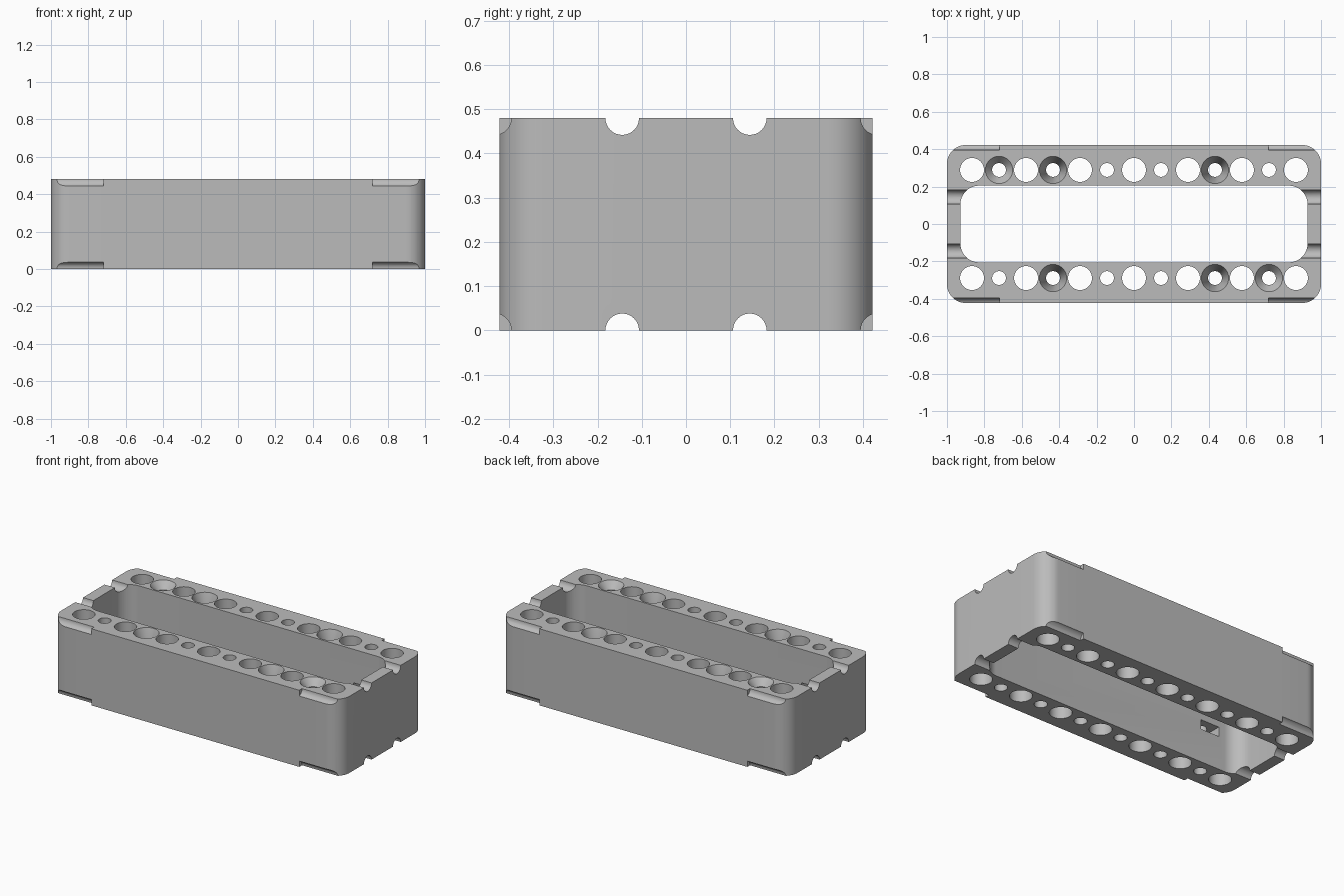
import bpy, bmesh
from math import sin, cos, pi
from mathutils import Matrix, Vector

cube = bpy.data.objects.get("Cube")
if cube:
    bpy.data.objects.remove(cube, do_unlink=True)

HEIGHT, PITCH, ROW = 0.48, 0.1443, 0.289
GROOVE = 0.038

grey = bpy.data.materials.new("plain grey")
grey.use_nodes = True
colour = (0.5, 0.5, 0.5, 1)
grey.diffuse_color = colour
grey.node_tree.nodes["Principled BSDF"].inputs["Base Color"].default_value = colour


def make_object(name, bm):
    bmesh.ops.recalc_face_normals(bm, faces=bm.faces)
    mesh = bpy.data.meshes.new(name)
    bm.to_mesh(mesh)
    bm.free()
    obj = bpy.data.objects.new(name, mesh)
    bpy.context.collection.objects.link(obj)
    mesh.materials.append(grey)
    return obj


def rounded_outline(hx, hy, r, steps=12):
    points = []
    for corner, (sx, sy) in enumerate(((1, 1), (-1, 1), (-1, -1), (1, -1))):
        for i in range(steps + 1):
            a = (corner + i / steps) * pi / 2
            points.append((sx * (hx - r) + r * cos(a), sy * (hy - r) + r * sin(a)))
    return points


def loft(bm, rings, closed=False):
    """Joins rings of points with quads, capped unless the rings close on themselves."""
    loops = [[bm.verts.new(p) for p in ring] for ring in rings]
    n = len(loops[0])
    pairs = list(zip(loops, loops[1:]))
    if closed:
        pairs.append((loops[-1], loops[0]))
    else:
        bm.faces.new(loops[0])
        bm.faces.new(loops[-1])
    for a, b in pairs:
        for i in range(n):
            j = (i + 1) % n
            bm.faces.new((a[i], a[j], b[j], b[i]))


def lathe(bm, x, y, profile, sides=40):
    loft(bm, [[(x + r * cos(2 * pi * i / sides), y + r * sin(2 * pi * i / sides), z)
               for i in range(sides)] for r, z in profile])


def rod(bm, x0, x1, y, z, sides=32):
    """Cylinder along x."""
    loft(bm, [[(x, y + GROOVE * cos(2 * pi * i / sides), z + GROOVE * sin(2 * pi * i / sides))
               for i in range(sides)] for x in (x0, x1)])


def cut(target, name, bm):
    cutter = make_object(name, bm)
    cutter.hide_render = True
    mod = target.modifiers.new(name, "BOOLEAN")
    mod.operation, mod.solver, mod.object = "DIFFERENCE", "EXACT", cutter
    bpy.context.view_layer.objects.active = target
    bpy.ops.object.modifier_apply(modifier=mod.name)
    bpy.data.objects.remove(cutter, do_unlink=True)


# Hollow frame with rounded corners
outer = rounded_outline(1.0, 0.422, 0.1)
inner = rounded_outline(0.928, 0.205, 0.1)
bm = bmesh.new()
loft(bm, [[(x, y, z) for x, y in ring] for ring, z in
          ((outer, 0), (outer, HEIGHT), (inner, HEIGHT), (inner, 0))], closed=True)
frame = make_object("mounting_frame", bm)

# Vertical holes: wide and narrow in turn, some narrow ones countersunk
sink_depth = {-5: 0.045, -3: 0.12, 3: 0.12}
bm = bmesh.new()
for side in (1, -1):
    for i in range(-6, 7):
        x, y = side * i * PITCH, side * ROW
        low, high = -0.05, HEIGHT + 0.05
        if i % 2 == 0:
            profile = [(0.064, low), (0.064, high)]
        elif i in sink_depth:
            profile = [(0.037, low), (0.037, HEIGHT - sink_depth[i]),
                       (0.073, HEIGHT), (0.073, high)]
        else:
            profile = [(0.037, low), (0.037, high)]
        lathe(bm, x, y, profile)
cut(frame, "hole_cutter", bm)

# Round grooves across the end walls and along the outer long edges
bm = bmesh.new()
for z in (0, HEIGHT):
    for sy in (1, -1):
        for sx in (1, -1):
            rod(bm, sx * 0.8, sx * 1.1, sy * PITCH, z)
            rod(bm, sx * 0.72, sx * 1.1, sy * 3 * PITCH, z)
cut(frame, "groove_cutter", bm)

# Nut slots opening into the inside walls
bm = bmesh.new()
for side in (1, -1):
    x, y, half = side * 5 * PITCH, side * ROW, 0.065
    tip = [(-half, -0.15), (half, -0.15), (half, 0.037), (0, 0.075), (-half, 0.037)]
    loft(bm, [[(x + side * px, y + side * py, z) for px, py in tip]
              for z in (HEIGHT / 2 - 0.03, HEIGHT / 2 + 0.03)])
cut(frame, "nut_slot_cutter", bm)

# Smooth curved walls, sharp rims
bpy.ops.object.select_all(action="DESELECT")
frame.select_set(True)
bpy.context.view_layer.objects.active = frame
bpy.ops.object.shade_smooth_by_angle(angle=pi / 7)
